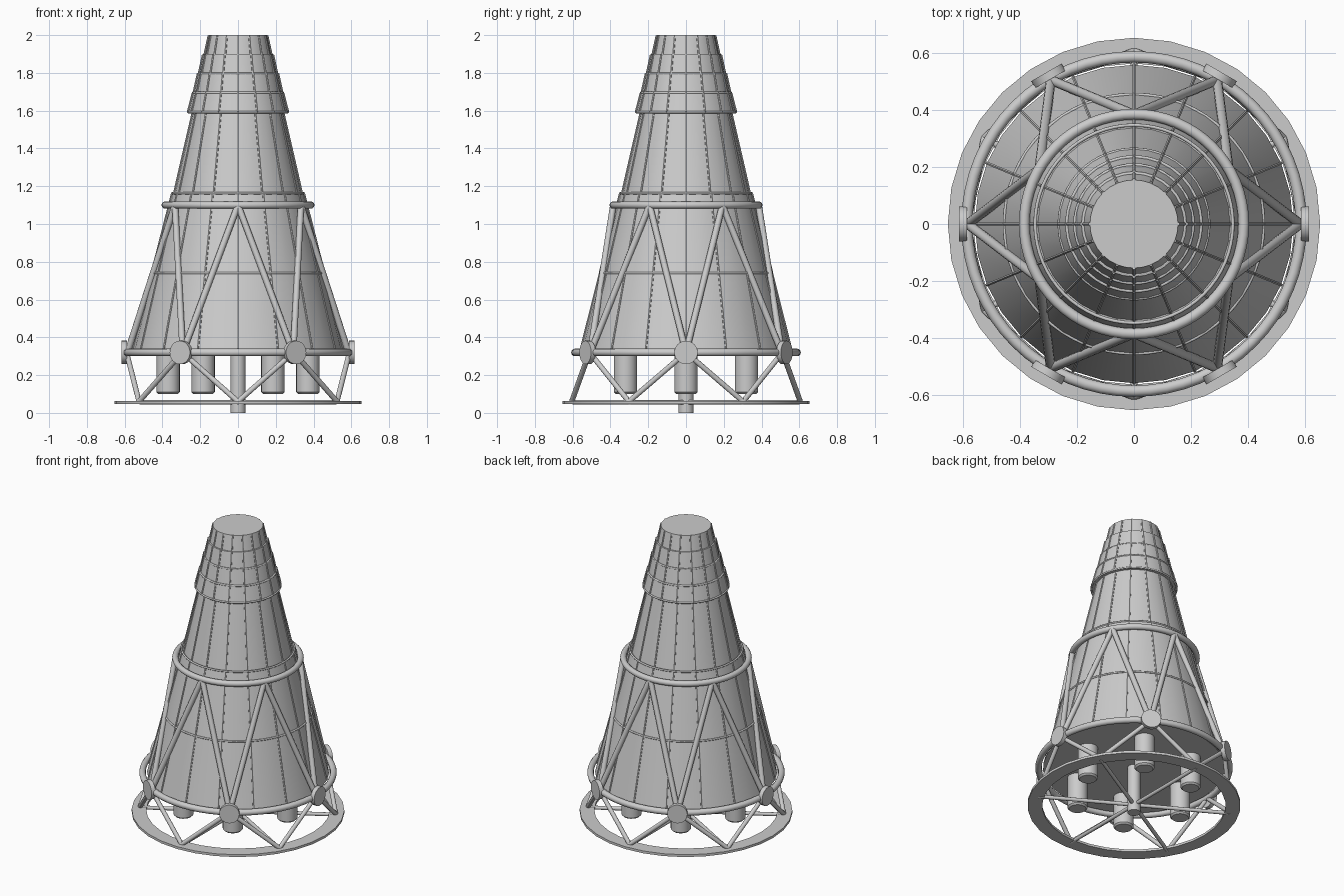
import bpy, bmesh
from math import sin, cos, radians
from mathutils import Vector, Matrix

if "Cube" in bpy.data.objects:
    bpy.data.objects.remove(bpy.data.objects["Cube"])


def finish(name, bm):
    mesh = bpy.data.meshes.new(name)
    bm.to_mesh(mesh)
    bm.free()
    ob = bpy.data.objects.new(name, mesh)
    bpy.context.collection.objects.link(ob)
    bpy.context.view_layer.objects.active = ob
    ob.select_set(True)
    bpy.ops.object.shade_smooth_by_angle(angle=radians(35))
    ob.select_set(False)
    return ob


def polar(r, deg, z):
    return Vector((r * cos(radians(deg)), r * sin(radians(deg)), z))


def rods(name, pairs, radius, sides=12):
    bm = bmesh.new()
    for a, b in pairs:
        d = b - a
        m = Matrix.Translation((a + b) / 2) @ d.to_track_quat('Z', 'Y').to_matrix().to_4x4()
        bmesh.ops.create_cone(bm, cap_ends=True, segments=sides, radius1=radius,
                              radius2=radius, depth=d.length, matrix=m)
    return finish(name, bm)


def lathe(name, profile, steps=32, closed=False):
    bm = bmesh.new()
    rings = [[bm.verts.new(polar(r, 360 * i / steps, z)) for i in range(steps)] for r, z in profile]
    links = list(zip(rings, rings[1:]))
    if closed:
        links.append((rings[-1], rings[0]))
    else:
        bm.faces.new(rings[0][::-1])
        bm.faces.new(rings[-1])
    for lo, hi in links:
        for i in range(steps):
            j = (i + 1) % steps
            bm.faces.new((lo[i], lo[j], hi[j], hi[i]))
    bmesh.ops.recalc_face_normals(bm, faces=bm.faces)
    return finish(name, bm)


def tube_ring(name, major, minor, z):
    pts = [(major + minor * cos(radians(a)), z + minor * sin(radians(a))) for a in range(0, 360, 30)]
    return lathe(name, pts, 64, True)


SIXTHS = range(0, 360, 60)

# Conical hull sections and stepped nose tiers: (bottom r, bottom z, top r, top z)
sections = {
    "lower_hull": (0.56, 0.32, 0.456, 0.74),
    "middle_hull": (0.456, 0.74, 0.35, 1.16),
    "upper_hull": (0.338, 1.16, 0.238, 1.60),
    "nose_tier_1": (0.265, 1.59, 0.238, 1.70),
    "nose_tier_2": (0.235, 1.69, 0.212, 1.80),
    "nose_tier_3": (0.208, 1.79, 0.185, 1.90),
    "nose_tier_4": (0.178, 1.89, 0.155, 2.00),
}
for name, (r1, z1, r2, z2) in sections.items():
    lathe(name, [(r1, z1), (r2, z2)])
    # Panel ribs running up the section
    rods(name + "_ribs", [(polar(r1, k * 22.5, z1 + 0.003), polar(r2, k * 22.5, z2 - 0.003))
                          for k in range(16)], 0.006, 6)

# Thin bands at the section joints
for name, r, z in (("waist_band", 0.456, 0.74), ("shoulder_band", 0.348, 1.163),
                   ("tier_band_1", 0.263, 1.592), ("tier_band_2", 0.236, 1.695),
                   ("tier_band_3", 0.208, 1.795), ("tier_band_4", 0.178, 1.895)):
    tube_ring(name, r, 0.006, z)

# Tubular rings and flat base ring
tube_ring("upper_ring", 0.386, 0.019, 1.10)
tube_ring("lower_ring", 0.588, 0.02, 0.32)
lathe("base_ring", [(0.565, 0.048), (0.655, 0.048), (0.655, 0.064), (0.565, 0.064)], 32, True)

# Truss struts between the rings
upper, lower = [], []
for a in SIXTHS:
    for s in (-30, 30):
        upper.append((polar(0.585, a, 0.32), polar(0.385, a + s, 1.10)))
        lower.append((polar(0.59, a, 0.32), polar(0.605, a + s, 0.06)))
rods("upper_struts", upper, 0.017)
rods("lower_struts", lower, 0.014)
rods("base_spokes", [(polar(0.02, a + 30, 0.056), polar(0.6, a + 30, 0.056)) for a in SIXTHS], 0.012)

# Round joint plates
rods("joint_plates", [(polar(0.588, a, 0.32), polar(0.616, a, 0.32)) for a in SIXTHS], 0.062, 24)

# Thrusters with bevelled lower rims, and the central post
for n, a in enumerate(SIXTHS):
    th = lathe(f"thruster_{n + 1}", [(0.052, 0.10), (0.062, 0.11), (0.062, 0.33)], 24)
    th.location = polar(0.37, a, 0)
lathe("centre_post", [(0.04, 0.0), (0.04, 0.33)], 24)
